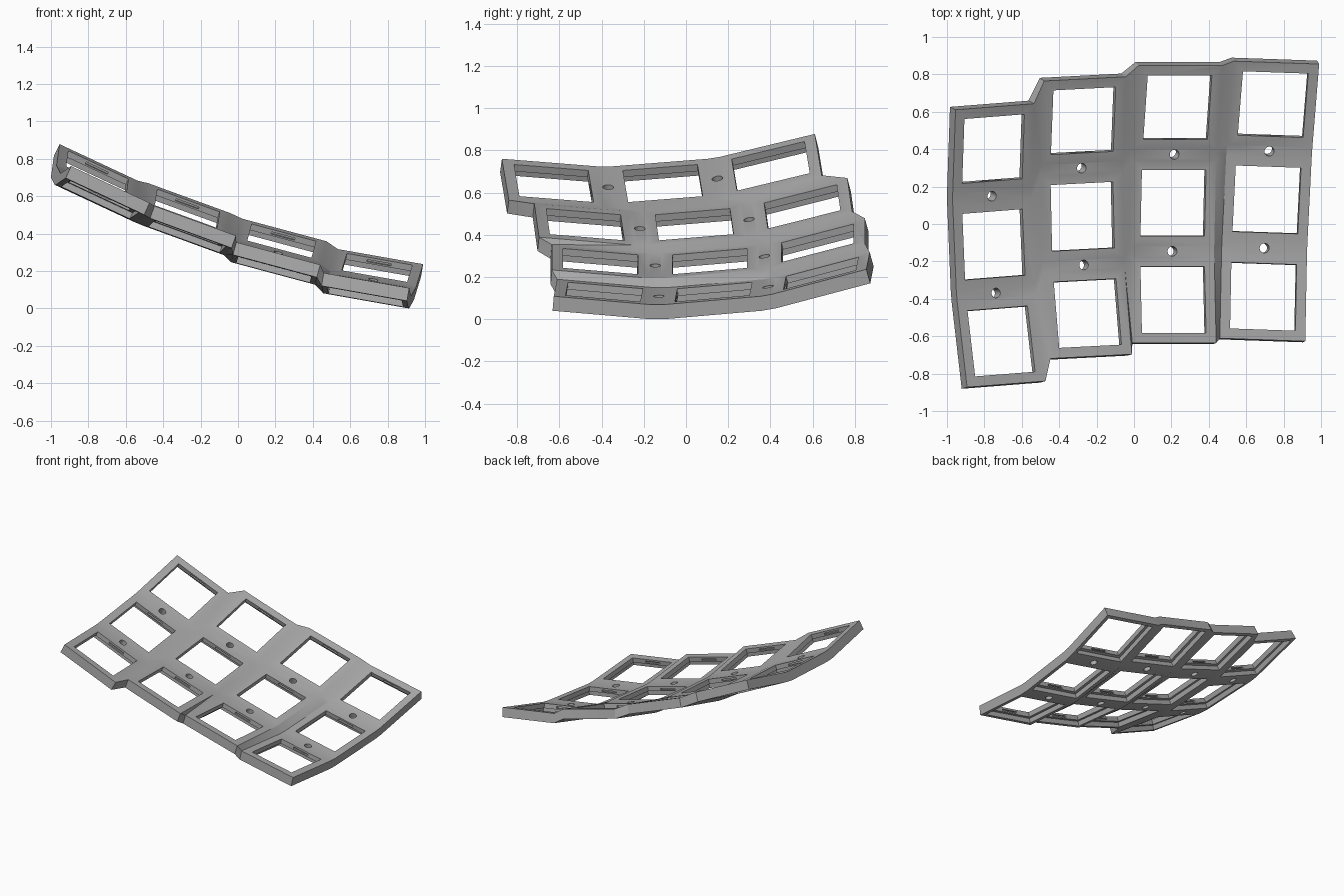
import bpy, bmesh
from math import radians, sin
from mathutils import Matrix, Vector

if "Cube" in bpy.data.objects:
    bpy.data.objects.remove(bpy.data.objects["Cube"])

HALF, HOLE, THICK, LIP = 0.232, 0.355, 0.07, 0.035
PITCH, STEP, CHORD = radians(5), radians(10), 0.518
RADIUS = CHORD / (2 * sin(STEP / 2))

grey = bpy.data.materials.new("plate grey")
grey.use_nodes = True
grey.diffuse_color = (0.4, 0.4, 0.4, 1)
grey.node_tree.nodes["Principled BSDF"].inputs["Base Color"].default_value = (0.4, 0.4, 0.4, 1)

# Columns from right to left: centre of the middle key, roll, yaw
COLUMNS = [((-0.75, -0.11, 0.645), 25, 4.5), ((-0.275, 0.04, 0.45), 20, 3),
           ((0.21, 0.113, 0.275), 15, 0), ((0.71, 0.13, 0.13), 10, -2)]


def seat(column, row):
    """Frame on the top face; row -1, 0, 1 runs front to back along an arc."""
    centre, roll, yaw = column
    frame = (Matrix.Translation(centre) @ Matrix.Rotation(radians(yaw), 4, 'Z')
             @ Matrix.Rotation(radians(roll), 4, 'Y') @ Matrix.Rotation(PITCH, 4, 'X'))
    pivot = Matrix.Translation((0, 0, RADIUS))
    return frame @ pivot @ Matrix.Rotation(row * STEP, 4, 'X') @ pivot.inverted()


def make_object(name, bm):
    bmesh.ops.recalc_face_normals(bm, faces=bm.faces)
    mesh = bpy.data.meshes.new(name)
    bm.to_mesh(mesh)
    bm.free()
    mesh.materials.append(grey)
    obj = bpy.data.objects.new(name, mesh)
    bpy.context.collection.objects.link(obj)
    return obj


# Plate: key corners form a grid whose gaps become the webs
bm = bmesh.new()
layers = []
for depth in (0, -THICK):
    layers.append([[bm.verts.new(seat(col, row) @ Vector((sx * HALF, sy * HALF, depth)))
                    for row in (-1, 0, 1) for sy in (-1, 1)]
                   for col in COLUMNS for sx in (-1, 1)])
top, under = layers
nx, ny = len(top), len(top[0])
for grid in layers:
    for i in range(nx - 1):
        for j in range(ny - 1):
            bm.faces.new((grid[i][j], grid[i + 1][j], grid[i + 1][j + 1], grid[i][j + 1]))
rim = ([(i, 0) for i in range(nx)] + [(nx - 1, j) for j in range(1, ny)]
       + [(i, ny - 1) for i in range(nx - 2, -1, -1)] + [(0, j) for j in range(ny - 2, 0, -1)])
for (a, b), (c, d) in zip(rim, rim[1:] + rim[:1]):
    bm.faces.new((top[a][b], top[c][d], under[c][d], under[a][b]))
bmesh.ops.triangulate(bm, faces=[f for f in bm.faces])
plate = make_object("key_plate", bm)


def cut(name, build):
    bm = bmesh.new()
    build(bm)
    cutter = make_object(name, bm)
    cutter.hide_render = True
    mod = plate.modifiers.new(name, 'BOOLEAN')
    mod.operation, mod.solver, mod.object = 'DIFFERENCE', 'EXACT', cutter
    bpy.context.view_layer.objects.active = plate
    bpy.ops.object.modifier_apply(modifier=name)
    bpy.data.objects.remove(cutter)


def boxes(size, z):
    def build(bm):
        for col in COLUMNS:
            for row in (-1, 0, 1):
                bmesh.ops.create_cube(bm, size=1, matrix=seat(col, row)
                                      @ Matrix.Translation((0, 0, z)) @ Matrix.Diagonal((*size, 1)))
    return build


def drills(bm):
    for col in COLUMNS:
        for row in (-0.5, 0.5):
            bmesh.ops.create_cone(bm, cap_ends=True, segments=24, radius1=0.026, radius2=0.026,
                                  depth=0.4, matrix=seat(col, row))


# Switch openings, wider recess beneath, clip notches and screw holes
cut("switch_openings", boxes((HOLE, HOLE, 0.3), 0))
cut("under_recesses", boxes((0.405, 0.405, 0.1), -LIP - 0.05))
cut("clip_notches", boxes((0.13, HOLE + 0.03, 0.012), -0.02))
cut("screw_holes", drills)

# Rest on the ground
low = min(v.co.z for v in plate.data.vertices)
plate.data.transform(Matrix.Translation((0, 0, -low)))
bpy.ops.object.select_all(action='DESELECT')
plate.select_set(True)
bpy.context.view_layer.objects.active = plate
bpy.ops.object.shade_smooth_by_angle(angle=radians(30))
